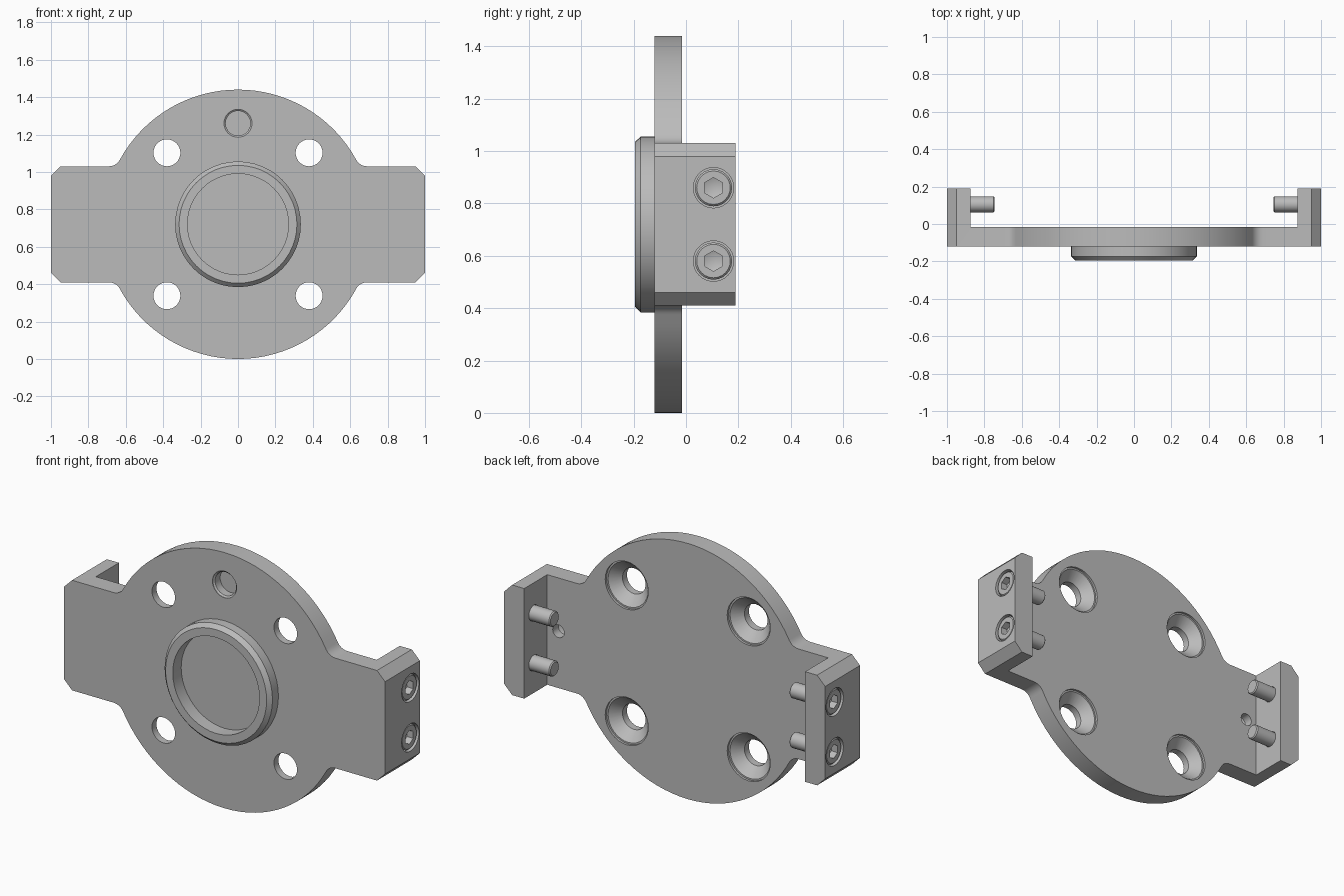
import bpy, bmesh, math
from mathutils import Matrix, Vector

cube = bpy.data.objects.get("Cube")
if cube:
    bpy.data.objects.remove(cube, do_unlink=True)

grey = bpy.data.materials.new("plain grey")
grey.use_nodes = True
COLOUR = (0.5, 0.5, 0.5, 1)
grey.diffuse_color = COLOUR
grey.node_tree.nodes["Principled BSDF"].inputs["Base Color"].default_value = COLOUR

MID = 0.725                      # height of the disc centre
FRONT, BACK, REAR = -0.12, -0.015, 0.19
DISC_R, ARM_H, FILLET, CHAMFER = 0.72, 0.31, 0.066, 0.05
FLANGE_X = 0.875


def finish(bm, name):
    bmesh.ops.recalc_face_normals(bm, faces=bm.faces)
    mesh = bpy.data.meshes.new(name)
    bm.to_mesh(mesh)
    bm.free()
    mesh.materials.append(grey)
    obj = bpy.data.objects.new(name, mesh)
    bpy.context.collection.objects.link(obj)
    return obj


def lathe(name, profile, centre, axis, steps=32, closed=True):
    """Spin (radius, distance) points about an axis through centre."""
    axis = Vector(axis)
    out = Vector((0, 0, 1))
    centre = Vector(centre)
    bm = bmesh.new()
    verts = [bm.verts.new(centre + out * r + axis * d) for r, d in profile]
    edges = [bm.edges.new(p) for p in zip(verts, verts[1:])]
    if closed:
        edges.append(bm.edges.new((verts[-1], verts[0])))
    bmesh.ops.spin(bm, geom=verts + edges, cent=centre, axis=axis,
                   angle=math.tau, steps=steps, use_merge=False)
    bmesh.ops.remove_doubles(bm, verts=bm.verts, dist=1e-5)
    return finish(bm, name)


def cut(target, cutter):
    cutter.hide_render = True
    mod = target.modifiers.new("cut", "BOOLEAN")
    mod.operation = "DIFFERENCE"
    mod.solver = "EXACT"
    mod.object = cutter
    bpy.context.view_layer.objects.active = target
    bpy.ops.object.modifier_apply(modifier=mod.name)
    bpy.data.objects.remove(cutter, do_unlink=True)


def smooth(obj):
    bpy.ops.object.select_all(action="DESELECT")
    obj.select_set(True)
    bpy.context.view_layer.objects.active = obj
    bpy.ops.object.shade_smooth_by_angle(angle=math.radians(30))


# Outline of one quarter: disc arc, fillet, chamfered arm end
fz = ARM_H + FILLET
fx = math.sqrt((DISC_R + FILLET) ** 2 - fz ** 2)
join = math.atan2(fz, fx)
quarter = []
for i in range(17):
    a = math.pi / 2 + (join - math.pi / 2) * i / 16
    quarter.append((DISC_R * math.cos(a), DISC_R * math.sin(a)))
for i in range(1, 7):
    a = join + math.pi + (math.pi / 2 - join) * i / 6
    quarter.append((fx + FILLET * math.cos(a), fz + FILLET * math.sin(a)))
quarter += [(1 - CHAMFER, ARM_H), (1, ARM_H - CHAMFER)]
half = quarter + [(x, -z) for x, z in reversed(quarter)]
outline = half + [(-x, z) for x, z in reversed(half[1:-1])]

# Body: extruded outline, hollowed behind to leave plate and flanges
bm = bmesh.new()
face = bm.faces.new([bm.verts.new((x, FRONT, MID + z)) for x, z in outline])
ext = bmesh.ops.extrude_face_region(bm, geom=[face])
bmesh.ops.translate(bm, vec=(0, REAR - FRONT, 0),
                    verts=[v for v in ext["geom"] if isinstance(v, bmesh.types.BMVert)])
body = finish(bm, "mounting_plate")

bm = bmesh.new()
bmesh.ops.create_cube(bm, size=1, matrix=Matrix.Translation((0, BACK + 0.5, MID))
                      @ Matrix.Diagonal((2 * FLANGE_X, 1, 2, 1)))
cut(body, finish(bm, "hollow_cutter"))

# Four countersunk holes, opening towards the back
sink = [(0, -0.02), (0.072, -0.02), (0.072, 0.04), (0.125, 0.092),
        (0.134, 0.092), (0.134, 0.13), (0, 0.13)]
for x in (-0.38, 0.38):
    for z in (-0.382, 0.382):
        cut(body, lathe("countersink_cutter", sink, (x, FRONT, MID + z), (0, 1, 0), closed=False))

# Blind locating hole in the front
blind = [(0, -0.02), (0.075, -0.02), (0.075, 0.003), (0.066, 0.01), (0.066, 0.055), (0, 0.055)]
cut(body, lathe("locating_cutter", blind, (0, FRONT, 1.265), (0, 1, 0), closed=False))

# Flange screws with their counterbores, and a small blind hole beside each flange
bore = [(0, -0.05), (0.077, -0.05), (0.077, 0.085), (0.044, 0.085), (0.044, 0.2), (0, 0.2)]
screw = [(0, 0.006), (0.064, 0.006), (0.071, 0.013), (0.071, 0.083), (0.0425, 0.083),
         (0.0425, 0.249), (0.037, 0.255), (0, 0.255)]
pit = [(0, -0.02), (0.036, -0.02), (0.036, 0.05), (0, 0.065)]
for side, label in ((1, "left"), (-1, "right")):
    cut(body, lathe("pit_cutter", pit, (side * 0.805, BACK, 0.735), (0, -1, 0), 20, False))
    for z, level in ((0.585, "lower"), (0.865, "upper")):
        centre, inward = (side, 0.105, z), (-side, 0, 0)
        cut(body, lathe("bore_cutter", bore, centre, inward, closed=False))
        bolt = lathe(f"{label}_{level}_screw", screw, centre, inward, 24, False)
        socket = [(0, -0.02), (0.039, -0.02), (0.039, 0.045), (0, 0.06)]
        cut(bolt, lathe("socket_cutter", socket, centre, inward, 6, False))
        smooth(bolt)
smooth(body)

# Raised centring ring on the front
ring = lathe("centring_ring", [(0.27, 0.003), (0.27, -0.075), (0.315, -0.075),
                               (0.336, -0.053), (0.336, 0.003)],
             (0, FRONT, MID), (0, 1, 0), 48)
smooth(ring)

# Rest the disc's lower edge exactly on the ground
for obj in bpy.context.collection.objects:
    if obj.type == "MESH" and grey.name in obj.data.materials:
        obj.location.z -= MID - DISC_R
